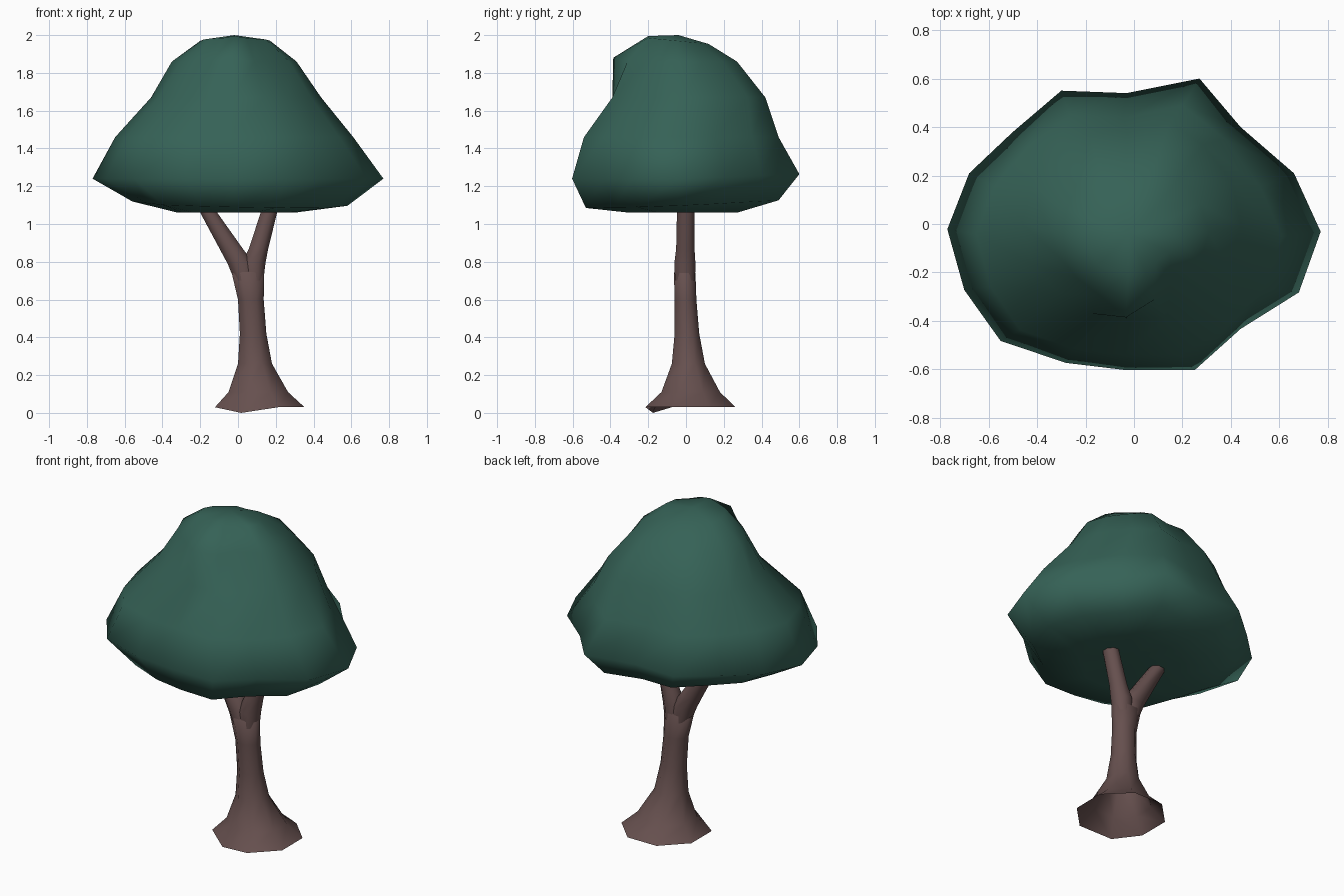
import bpy, bmesh, math

if "Cube" in bpy.data.objects:
    bpy.data.objects.remove(bpy.data.objects["Cube"])


def material(name, rgb):
    m = bpy.data.materials.new(name)
    m.diffuse_color = (*rgb, 1)
    m.use_nodes = True
    m.node_tree.nodes["Principled BSDF"].inputs["Base Color"].default_value = m.diffuse_color
    return m


leaf_green = material("leaf green", (0.036, 0.122, 0.094))
bark_brown = material("bark brown", (0.133, 0.080, 0.077))


def loft(name, outline, rings, mat, bottom=None, top=None, tweak=None):
    """Skin a normalised outline through rings of (z, x0, x1, y0, y1)."""
    bm = bmesh.new()
    n = len(outline)
    loops = []
    for k, (z, x0, x1, y0, y1) in enumerate(rings):
        loop = []
        for i, (u, v) in enumerate(outline):
            p = [(x0 + x1) / 2 + u * (x1 - x0) / 2, (y0 + y1) / 2 + v * (y1 - y0) / 2, z]
            if tweak:
                tweak(k, i, p)
            loop.append(bm.verts.new(p))
        loops.append(loop)
    for a, b in zip(loops, loops[1:]):
        for i in range(n):
            j = (i + 1) % n
            bm.faces.new((a[i], a[j], b[j], b[i]))
    if bottom:
        c = bm.verts.new(bottom)
        for i in range(n):
            bm.faces.new((loops[0][(i + 1) % n], loops[0][i], c))
    if top:
        c = bm.verts.new(top)
        for i in range(n):
            bm.faces.new((loops[-1][i], loops[-1][(i + 1) % n], c))
    for f in bm.faces:
        f.smooth = True
    me = bpy.data.meshes.new(name)
    bm.to_mesh(me)
    bm.free()
    me.materials.append(mat)
    ob = bpy.data.objects.new(name, me)
    bpy.context.collection.objects.link(ob)
    return ob


# Leafy crown: irregular plan outline, squeezed and shifted per height
plan = [(.77, -.03), (.66, .21), (.44, .40), (.27, .60), (-.03, .54), (-.30, .55),
        (-.50, .38), (-.68, .21), (-.77, -.02), (-.70, -.27), (-.55, -.48),
        (-.28, -.57), (-.03, -.60), (.25, -.60), (.44, -.43), (.68, -.28)]
crown_outline = [(x / .77, y / .60) for x, y in plan]
crown_rings = [(1.06, -.32, .30, -.30, .27),
               (1.11, -.56, .58, -.53, .49),
               (1.24, -.77, .77, -.603, .60),
               (1.46, -.65, .61, -.54, .49),
               (1.67, -.46, .44, -.39, .42),
               (1.86, -.35, .31, -.31, .27),
               (1.97, -.20, .17, -.20, .12)]
# Lobes: (ring, outline point) -> sideways scale
lobes = {(3, 2): 1.10, (4, 1): 1.08, (4, 2): 1.15, (3, 14): 1.10, (4, 14): 1.08,
         (4, 10): .93, (5, 10): .90, (5, 9): .95, (5, 14): .92, (1, 9): .95,
         (4, 6): 1.10, (4, 7): 1.04, (3, 6): 1.04, (5, 2): 1.12, (5, 1): 1.03}


def lumpy(k, i, p):
    s = lobes.get((k, i), 1)
    p[0] *= s
    p[1] *= s
    if k == 1:                      # rim is higher at the back and left
        p[2] += .04 * p[1] - .02 * p[0]
    if k == 2:
        p[2] += .04 * max(p[1], 0)
    if k == 5 and i == 12:          # overhanging tuft at the front
        p[1], p[2] = -.385, 1.88
    if k == 6:                      # flat-topped peak, higher at the front
        p[2] = 1.995 if i == 12 else 1.965 - .1 * p[1]


loft("leafy_crown", crown_outline, crown_rings, leaf_green,
     bottom=(0, 0, 1.09), top=(-.02, -.04, 2.0), tweak=lumpy)

# Trunk: eight-sided, flared and open at the foot
octagon = []
for i in range(8):
    a = math.radians(22.5 + 45 * i)
    r = math.cos(math.radians(22.5))
    octagon.append((math.cos(a) / r, math.sin(a) / r))


def uneven_foot(k, i, p):
    if k == 0 and i == 5:
        p[1] += .04
        p[2] = 0


loft("trunk", octagon,
     [(.03, -.122, .352, -.215, .262), (.11, -.05, .265, -.13, .18),
      (.26, 0, .18, -.075, .10), (.42, .01, .15, -.06, .07),
      (.60, 0, .136, -.06, .055), (.74, -.033, .139, -.064, .05)],
     bark_brown, top=(.05, 0, .82), tweak=uneven_foot)

# Forked branches reaching into the crown
loft("left_branch", octagon,
     [(.70, -.018, .09, -.058, .048), (.79, -.055, .085, -.062, .05),
      (.87, -.098, .025, -.052, .045),
      (1.06, -.20, -.11, -.048, .045), (1.14, -.24, -.16, -.045, .042)],
     bark_brown, top=(-.20, 0, 1.15))
loft("right_branch", octagon,
     [(.70, .035, .134, -.058, .048), (.79, .02, .145, -.062, .05),
      (.87, .058, .16, -.052, .045),
      (1.06, .12, .207, -.048, .045), (1.14, .14, .222, -.045, .042)],
     bark_brown, top=(.18, 0, 1.15))
